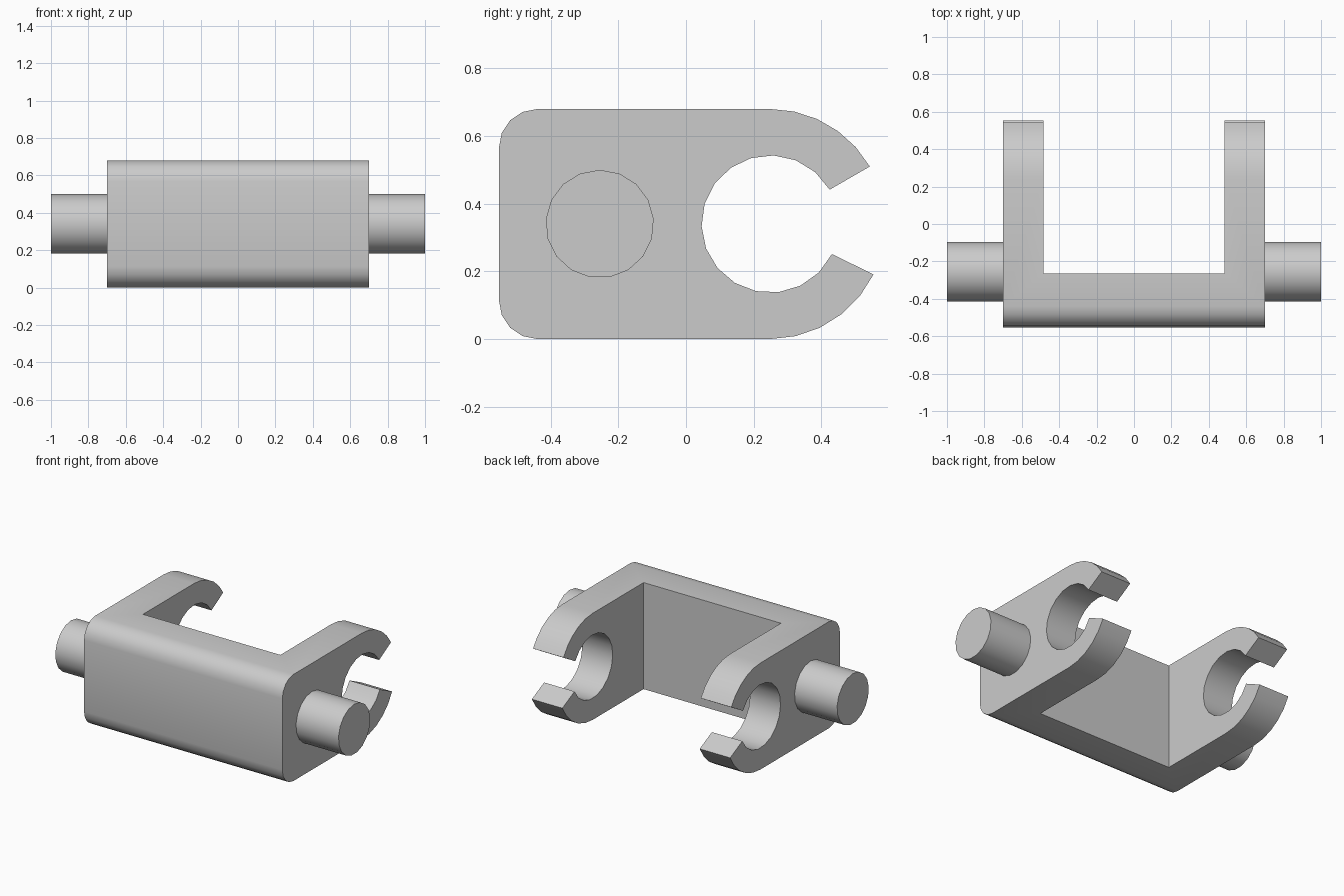
import bpy
import bmesh
from math import cos, sin, radians, pi
from mathutils import Matrix

cube = bpy.data.objects.get("Cube")
if cube:
    bpy.data.objects.remove(cube, do_unlink=True)

# One plain grey for the whole part
grey = bpy.data.materials.new("plain grey")
grey.use_nodes = True
colour = (0.6, 0.6, 0.6, 1.0)
grey.diffuse_color = colour
grey.node_tree.nodes["Principled BSDF"].inputs["Base Color"].default_value = colour

MID_Z = 0.34
HALF_WIDTH = 0.7


def arc(y, z, radius, start, end, steps):
    """Points of an arc in the side plane, angles in degrees."""
    angles = [radians(start + (end - start) * i / steps) for i in range(steps + 1)]
    return [(y + radius * cos(a), z + radius * sin(a)) for a in angles]


def prism(name, outline, x0, x1):
    """Extrude a side outline along x."""
    bm = bmesh.new()
    face = bm.faces.new([bm.verts.new((x0, y, z)) for y, z in outline])
    result = bmesh.ops.extrude_face_region(bm, geom=[face])
    verts = [g for g in result["geom"] if isinstance(g, bmesh.types.BMVert)]
    bmesh.ops.translate(bm, verts=verts, vec=(x1 - x0, 0, 0))
    bmesh.ops.recalc_face_normals(bm, faces=bm.faces)
    mesh = bpy.data.meshes.new(name)
    bm.to_mesh(mesh)
    bm.free()
    mesh.materials.append(grey)
    obj = bpy.data.objects.new(name, mesh)
    bpy.context.collection.objects.link(obj)
    return obj


def smooth(obj):
    bpy.ops.object.select_all(action="DESELECT")
    obj.select_set(True)
    bpy.context.view_layer.objects.active = obj
    bpy.ops.object.shade_smooth_by_angle(angle=radians(30))


# Clip outline: rounded front corners, round back end, open snap hole
hook_y, corner = 0.249, 0.113
front_y = -0.553 + corner
outline = (
    arc(hook_y, MID_Z, 0.34, 30, 90, 5)
    + arc(front_y, 2 * MID_Z - corner, corner, 90, 180, 4)
    + arc(front_y, corner, corner, 180, 270, 4)
    + arc(hook_y, MID_Z, 0.34, 270, 334, 5)
    + arc(hook_y, MID_Z, 0.203, 334, 30, 16)
)
bracket = prism("clip_bracket", outline, -HALF_WIDTH, HALF_WIDTH)

# Remove the middle to leave a front bar and two arms
gap = prism("arm_gap_cutter", [(-0.265, -1), (1, -1), (1, 2), (-0.265, 2)], -0.485, 0.485)
gap.hide_render = True
gap.hide_viewport = True
gap.display_type = "WIRE"
cut = bracket.modifiers.new("arm gap", "BOOLEAN")
cut.operation = "DIFFERENCE"
cut.solver = "EXACT"
cut.object = gap

# Apply the cut so the shading is set on the finished faces
bpy.context.view_layer.update()
depsgraph = bpy.context.evaluated_depsgraph_get()
finished = bpy.data.meshes.new_from_object(bracket.evaluated_get(depsgraph))
bracket.modifiers.clear()
bracket.data = finished
bpy.data.objects.remove(gap, do_unlink=True)
smooth(bracket)

# Pivot pegs on both sides
circle = arc(-0.255, MID_Z, 0.16, 90, 450, 17)[:-1]
for side, sign in (("left", 1), ("right", -1)):
    smooth(prism(side + "_peg", circle, sign * (HALF_WIDTH - 0.02), sign))
